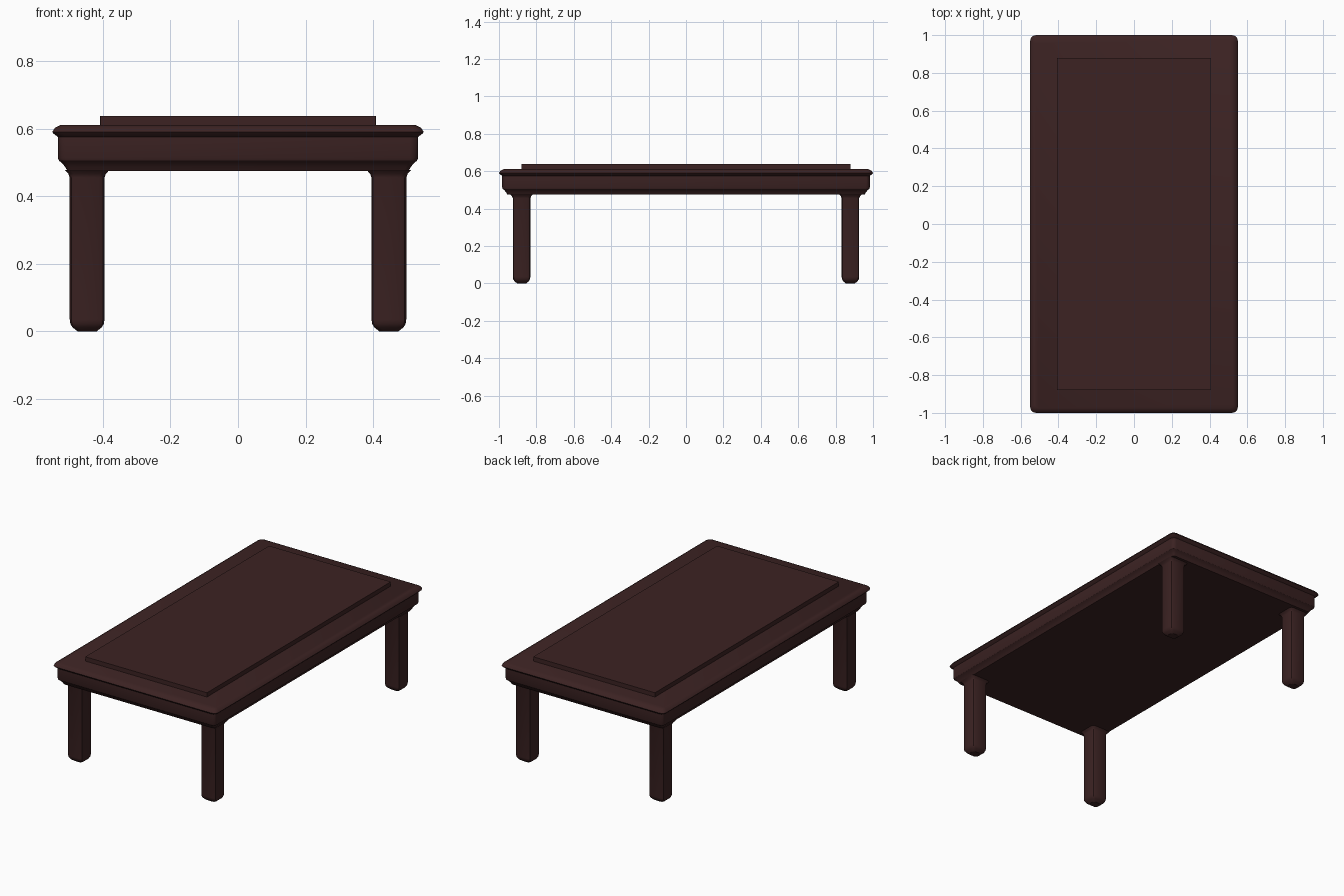
import bpy, bmesh, math

if "Cube" in bpy.data.objects:
    bpy.data.objects.remove(bpy.data.objects["Cube"])

wood = bpy.data.materials.new("dark brown wood")
wood.diffuse_color = (0.045, 0.0165, 0.0165, 1)
wood.use_nodes = True
wood.node_tree.nodes["Principled BSDF"].inputs["Base Color"].default_value = wood.diffuse_color


def ring(hx, hy, r, segs, z, cx=0, cy=0):
    """Points of a rectangle with rounded corners."""
    pts = []
    for k, (sx, sy) in enumerate([(1, 1), (-1, 1), (-1, -1), (1, -1)]):
        for i in range(segs + 1):
            a = math.pi / 2 * (k + i / segs)
            pts.append((cx + sx * (hx - r) + r * math.cos(a),
                        cy + sy * (hy - r) + r * math.sin(a), z))
    return pts


def loft(name, rings):
    """Skin stacked rings into a closed solid."""
    bm = bmesh.new()
    rows = [[bm.verts.new(p) for p in pts] for pts in rings]
    n = len(rows[0])
    for a, b in zip(rows, rows[1:]):
        for i in range(n):
            j = (i + 1) % n
            bm.faces.new((a[i], a[j], b[j], b[i]))
    bm.faces.new(rows[0][::-1])
    bm.faces.new(rows[-1])
    bmesh.ops.recalc_face_normals(bm, faces=bm.faces)
    me = bpy.data.meshes.new(name)
    bm.to_mesh(me)
    bm.free()
    me.materials.append(wood)
    ob = bpy.data.objects.new(name, me)
    bpy.context.collection.objects.link(ob)
    bpy.ops.object.select_all(action='DESELECT')
    ob.select_set(True)
    bpy.context.view_layer.objects.active = ob
    bpy.ops.object.shade_smooth_by_angle(angle=math.radians(30))
    return ob


# Moulded tabletop and apron: (inset from the widest edge, height)
profile = [(0.045, 0.475), (0.038, 0.487), (0.029, 0.498), (0.020, 0.505),
           (0.017, 0.513), (0.017, 0.575), (0.004, 0.585), (0.0, 0.590),
           (0.008, 0.602), (0.025, 0.611)]
loft("tabletop_and_apron",
     [ring(0.55 - d, 1.0 - d, max(0.03 - d * 0.4, 0.01), 3, z) for d, z in profile])

# Raised centre panel
loft("raised_panel", [ring(0.408, 0.88, 0.001, 1, z) for z in (0.60, 0.637)])

# Legs with rounded feet and a small flare under the apron: (growth, height)
leg = [(-0.023, 0.0), (-0.008, 0.012), (-0.002, 0.022), (0, 0.035),
       (0, 0.455), (0.004, 0.466), (0.014, 0.477)]
for side, sx in (("left", -1), ("right", 1)):
    for end, sy in (("front", -1), ("back", 1)):
        loft(f"{end}_{side}_leg",
             [ring(0.0515 + g, 0.047 + g, 0.016, 2, z, sx * 0.4465, sy * 0.879)
              for g, z in leg])
